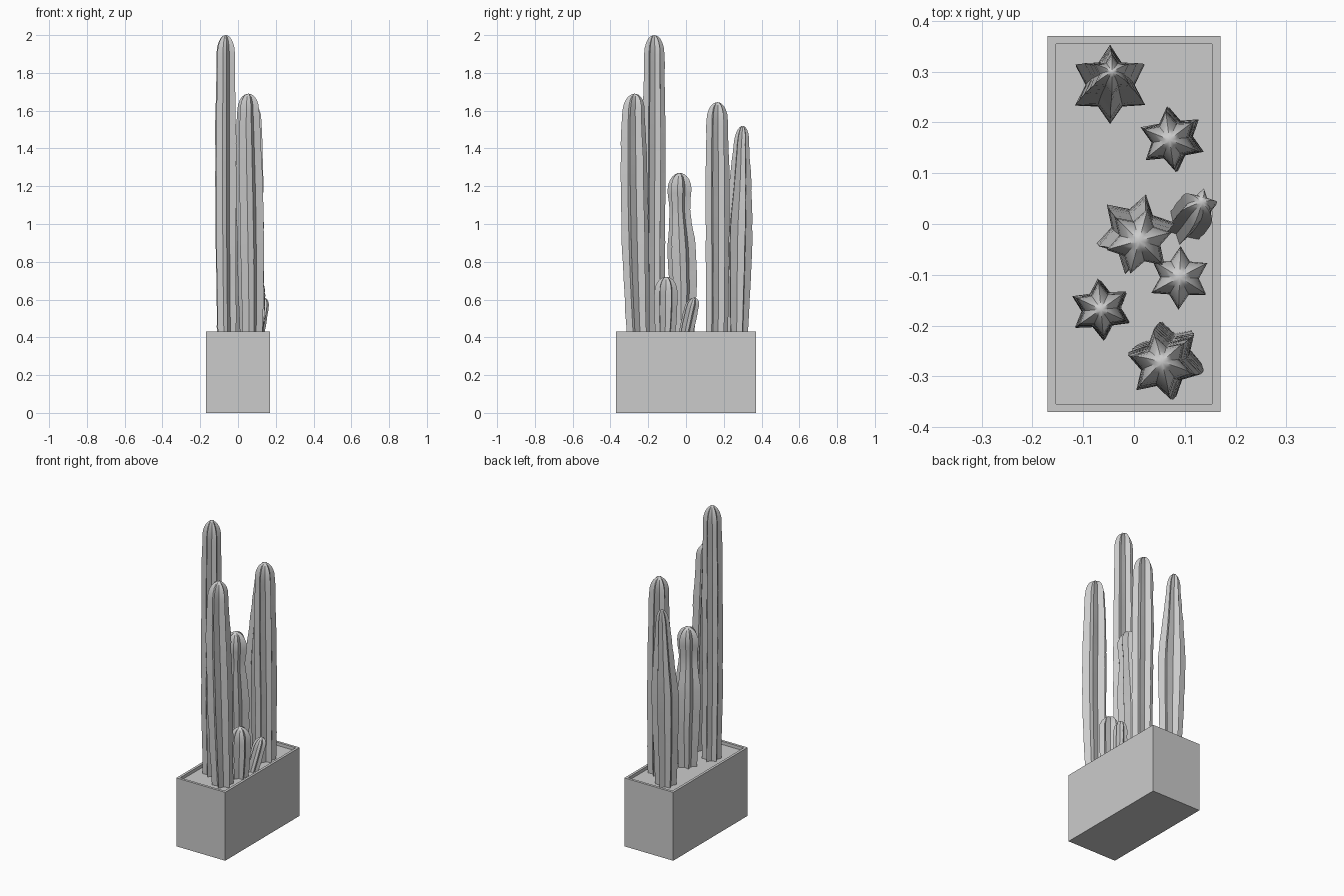
import bpy, bmesh, math, random
from mathutils import Vector

if "Cube" in bpy.data.objects:
    bpy.data.objects.remove(bpy.data.objects["Cube"])

random.seed(4)


def finish(name, bm):
    bmesh.ops.recalc_face_normals(bm, faces=bm.faces)
    mesh = bpy.data.meshes.new(name)
    bm.to_mesh(mesh)
    bm.free()
    obj = bpy.data.objects.new(name, mesh)
    bpy.context.collection.objects.link(obj)
    return obj


def spline(rings, t):
    """Smooth interpolation through the (x, y, z, radius) control rings."""
    n = len(rings) - 1
    i = min(int(t * n), n - 1)
    u = t * n - i
    p = [Vector(rings[max(0, min(n, i + k))]) for k in (-1, 0, 1, 2)]
    return 0.5 * (2 * p[1] + (p[2] - p[0]) * u
                  + (2 * p[0] - 5 * p[1] + 4 * p[2] - p[3]) * u ** 2
                  + (3 * p[1] - p[0] - 3 * p[2] + p[3]) * u ** 3)


def cactus(name, rings, apex, angle, steps=18, valley=0.62):
    """Six-ribbed star column with a rounded dome up to the apex."""
    path = [spline(rings, i / steps) for i in range(steps + 1)]
    last, tip = path[-1], Vector(apex)
    for a in (20, 38, 54, 68, 80):
        a = math.radians(a)
        c = last.xyz.lerp(tip, math.sin(a))
        path.append(Vector((*c, last.w * math.cos(a))))
    bm = bmesh.new()
    loops = []
    for k, p in enumerate(path):
        wobble = 0.03 if 0 < k < steps else 0
        loop = []
        for j in range(12):
            r = p.w * (valley if j % 2 else 1 + random.uniform(-wobble, wobble))
            a = math.radians(angle + 30 * j)
            loop.append(bm.verts.new((p.x + r * math.cos(a), p.y + r * math.sin(a), p.z)))
        loops.append(loop)
    for lo, hi in zip(loops, loops[1:]):
        for j in range(12):
            n = (j + 1) % 12
            bm.faces.new((lo[j], lo[n], hi[n], hi[j]))
    top = bm.verts.new(tip)
    for j in range(12):
        bm.faces.new((loops[-1][j], loops[-1][(j + 1) % 12], top))
    bm.faces.new(loops[0][::-1])
    obj = finish(name, bm)
    bpy.ops.object.select_all(action='DESELECT')
    obj.select_set(True)
    bpy.context.view_layer.objects.active = obj
    bpy.ops.object.shade_smooth_by_angle(angle=math.radians(35))


# Planter box with a thin rim and slightly sunken soil
bm = bmesh.new()
bmesh.ops.create_cube(bm, size=1)
for v in bm.verts:
    v.co = (v.co.x * 0.34, v.co.y * 0.74, (v.co.z + 0.5) * 0.43)
bm.normal_update()
soil = max(bm.faces, key=lambda f: f.calc_center_median().z)
bmesh.ops.inset_region(bm, faces=[soil], thickness=0.0225)
wall = bmesh.ops.extrude_face_region(bm, geom=[soil])
for v in [g for g in wall['geom'] if isinstance(g, bmesh.types.BMVert)]:
    v.co.z -= 0.02
if soil.is_valid:
    bm.faces.remove(soil)
finish("planter", bm)

# Tall columns
cactus("cactus_tallest",
       [(-0.06, -0.168, 0.40, 0.056), (-0.065, -0.17, 0.9, 0.059),
        (-0.066, -0.168, 1.4, 0.060), (-0.065, -0.168, 1.9, 0.054)],
       (-0.065, -0.168, 2.0), 95)
cactus("cactus_front",
       [(0.07, -0.252, 0.40, 0.061), (0.067, -0.265, 0.75, 0.071),
        (0.062, -0.273, 1.1, 0.074), (0.056, -0.277, 1.4, 0.070),
        (0.054, -0.278, 1.6, 0.060)],
       (0.055, -0.272, 1.69), 104)
cactus("cactus_middle",
       [(0.005, -0.015, 0.40, 0.060), (0.004, -0.015, 0.66, 0.074),
        (0.003, -0.022, 0.88, 0.077), (0.008, -0.032, 1.06, 0.057),
        (0.01, -0.034, 1.18, 0.066)],
       (0.01, -0.033, 1.27), 75)
cactus("cactus_right",
       [(0.078, 0.165, 0.40, 0.059), (0.078, 0.167, 0.8, 0.062),
        (0.074, 0.166, 1.2, 0.064), (0.071, 0.165, 1.55, 0.057)],
       (0.07, 0.166, 1.645), 38)
cactus("cactus_back",
       [(-0.047, 0.268, 0.40, 0.060), (-0.047, 0.271, 0.72, 0.073),
        (-0.047, 0.275, 0.98, 0.077), (-0.046, 0.286, 1.2, 0.060),
        (-0.044, 0.293, 1.42, 0.041)],
       (-0.043, 0.30, 1.52), 90)

# Small young shoots
cactus("cactus_small",
       [(0.088, -0.11, 0.40, 0.050), (0.089, -0.107, 0.53, 0.060),
        (0.09, -0.106, 0.64, 0.061)],
       (0.09, -0.105, 0.72), 88, steps=8)
cactus("cactus_leaning",
       [(0.098, -0.005, 0.40, 0.038), (0.112, 0.012, 0.48, 0.040),
        (0.125, 0.03, 0.56, 0.039)],
       (0.134, 0.043, 0.61), 75, steps=8)
